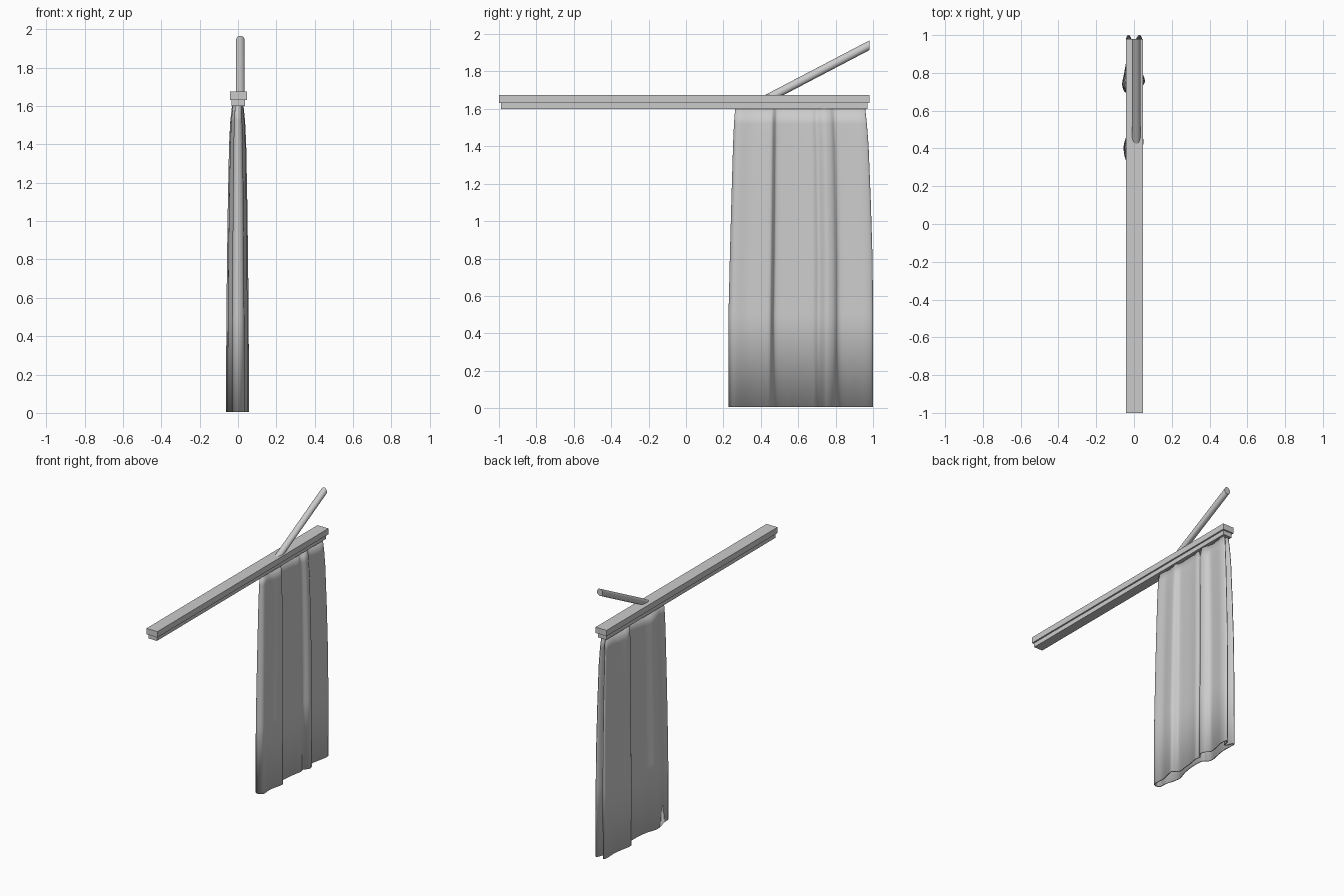
import bpy, bmesh, math
from mathutils import Vector

if "Cube" in bpy.data.objects:
    bpy.data.objects.remove(bpy.data.objects["Cube"])


def make_object(name, bm, smooth=None):
    bmesh.ops.recalc_face_normals(bm, faces=bm.faces)
    mesh = bpy.data.meshes.new(name)
    bm.to_mesh(mesh)
    bm.free()
    obj = bpy.data.objects.new(name, mesh)
    bpy.context.collection.objects.link(obj)
    if smooth:
        bpy.ops.object.select_all(action='DESELECT')
        obj.select_set(True)
        bpy.context.view_layer.objects.active = obj
        bpy.ops.object.shade_smooth_by_angle(angle=math.radians(smooth))
    return obj


def box(name, lo, hi):
    bm = bmesh.new()
    bmesh.ops.create_cube(bm, size=1)
    for v in bm.verts:
        v.co = [a + (c + 0.5) * (b - a) for a, b, c in zip(lo, hi, v.co)]
    return make_object(name, bm)


def loft(bm, rings):
    loops = [[bm.verts.new(p) for p in ring] for ring in rings]
    n = len(loops[0])
    for a, b in zip(loops, loops[1:]):
        for i in range(n):
            j = (i + 1) % n
            bm.faces.new((a[i], a[j], b[j], b[i]))
    return loops


def catmull(pts, steps):
    out, n = [], len(pts)
    for i in range(n):
        a, b, c, d = (Vector(pts[(i + k) % n]) for k in (-1, 0, 1, 2))
        for s in range(steps):
            t = s / steps
            out.append(0.5 * (2 * b + (c - a) * t + (2 * a - 5 * b + 4 * c - d) * t * t
                              + (3 * b - a - 3 * c + d) * t ** 3))
    return out


# Rail: wide cap over a slightly narrower strip
box("rail_cap", (-0.042, -1.0, 1.632), (0.047, 0.98, 1.675))
box("rail_strip", (-0.034, -0.99, 1.60), (0.036, 0.97, 1.632))

# Slanted support rod, cut level with the rail at its foot and upright at its tip
axis = Vector((0, 0.52, 0.272)).normalized()
up = Vector((0, -axis.z, axis.y))
foot = Vector((0.012, 0.472, 1.674))
ring_low, ring_high = [], []
for i in range(24):
    ang = 2 * math.pi * i / 24
    p = foot + 0.023 * (math.cos(ang) * Vector((1, 0, 0)) + math.sin(ang) * up)
    ring_low.append(p + axis * ((1.674 - p.z) / axis.z))
    ring_high.append(p + axis * ((0.98 - p.y) / axis.y))
bm = bmesh.new()
low, high = loft(bm, [ring_low, ring_high])
bm.faces.new(low)
bm.faces.new(high)
make_object("support_rod", bm, 40)

# Curtain: folded hem outline (y, x), lofted up to the rail and given thickness
hem = [(0.23, 0.012), (0.255, 0.034), (0.33, 0.030), (0.40, 0.045), (0.445, 0.051),
       (0.462, 0.032), (0.48, 0.014), (0.55, 0.018), (0.62, 0.026), (0.68, 0.037),
       (0.71, 0.030), (0.75, 0.057), (0.79, 0.048), (0.82, 0.022), (0.88, 0.030),
       (0.95, 0.044), (0.99, 0.040), (1.0, 0.026), (0.98, 0.012), (0.945, 0.0),
       (0.98, -0.014), (1.0, -0.028), (0.98, -0.042), (0.88, -0.040), (0.80, -0.052),
       (0.74, -0.063), (0.70, -0.050), (0.68, -0.024), (0.60, -0.018), (0.50, -0.030),
       (0.42, -0.054), (0.36, -0.050), (0.30, -0.032), (0.25, -0.030), (0.23, -0.012)]
# Height, left edge, right edge, fold depth
levels = [(0.005, 0.23, 1.0, 1.0), (0.5, 0.23, 1.0, 0.96), (0.8, 0.237, 0.997, 0.91),
          (1.1, 0.245, 0.988, 0.84), (1.4, 0.254, 0.976, 0.74), (1.52, 0.259, 0.967, 0.64),
          (1.60, 0.265, 0.958, 0.50)]
outline = catmull(hem, 4)
rings = [[(p.y * depth, left + (p.x - 0.23) / 0.77 * (right - left), z) for p in outline]
         for z, left, right, depth in levels]
bm = bmesh.new()
loft(bm, rings)
curtain = make_object("curtain", bm, 50)
mod = curtain.modifiers.new("cloth_thickness", 'SOLIDIFY')
mod.thickness = 0.008
mod.offset = -1
